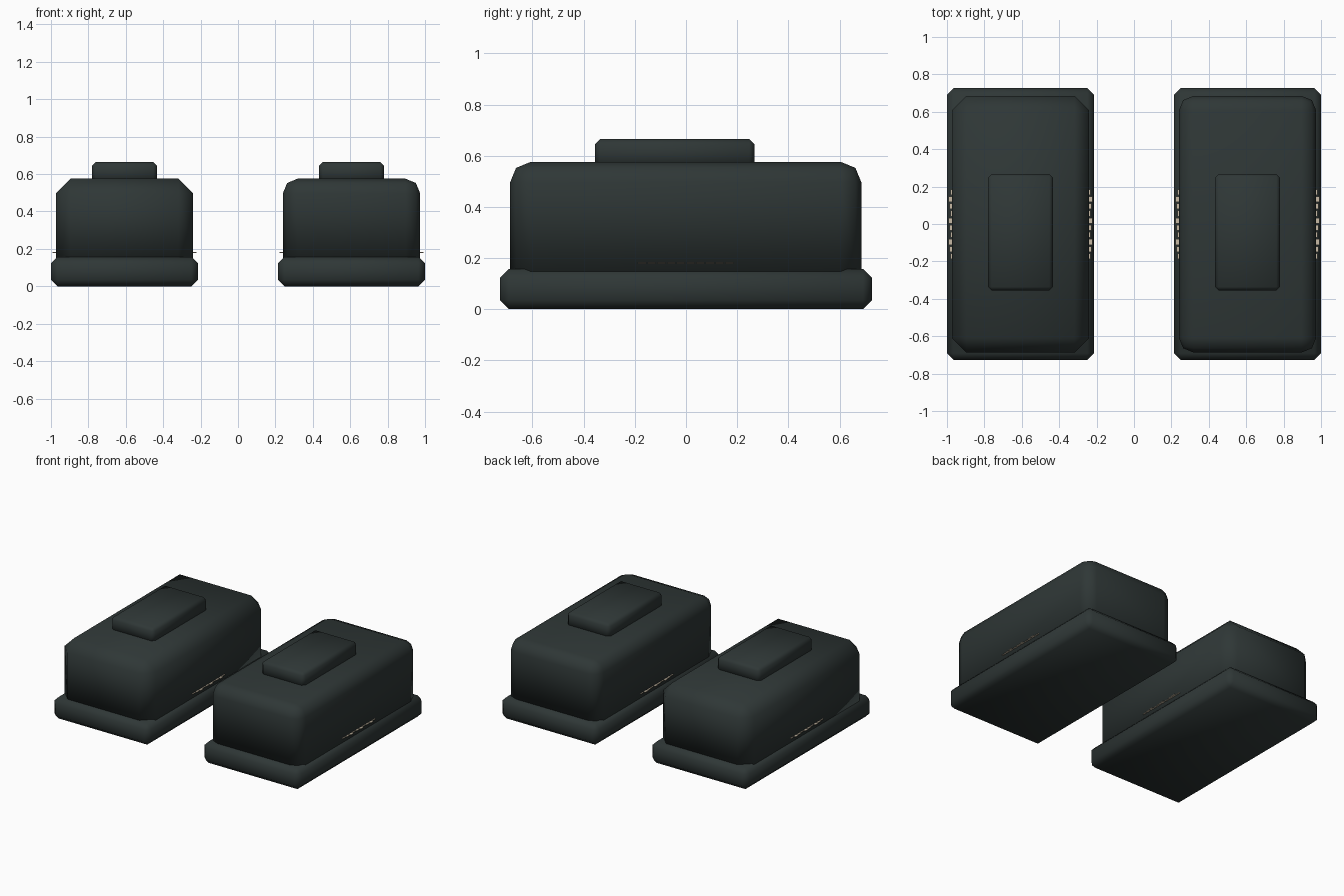
import bpy, bmesh
from mathutils import Vector

if "Cube" in bpy.data.objects:
    bpy.data.objects.remove(bpy.data.objects["Cube"], do_unlink=True)


def material(name, rgb):
    m = bpy.data.materials.new(name)
    m.use_nodes = True
    m.diffuse_color = (*rgb, 1)
    m.node_tree.nodes["Principled BSDF"].inputs["Base Color"].default_value = (*rgb, 1)
    return m


dark = material("dark slate", (0.028, 0.038, 0.037))
cream = material("cream", (0.58, 0.50, 0.38))


def box(name, lo, hi, mat, bevel=0, segments=1, keep_bottom=False):
    """Box between two corners, bevelled, with the bottom rim left sharp if asked."""
    lo, hi = Vector(lo), Vector(hi)
    bm = bmesh.new()
    bmesh.ops.create_cube(bm, size=1)
    for v in bm.verts:
        v.co = [(lo[i] + hi[i]) / 2 + v.co[i] * (hi[i] - lo[i]) for i in range(3)]
    if bevel:
        edges = [e for e in bm.edges
                 if not (keep_bottom and all(v.co.z < lo.z + 0.001 for v in e.verts))]
        bmesh.ops.bevel(bm, geom=edges, offset=bevel, segments=segments,
                        profile=0.5, affect='EDGES')
        for f in bm.faces:
            f.smooth = True
    mesh = bpy.data.meshes.new(name)
    bm.to_mesh(mesh)
    bm.free()
    mesh.materials.append(mat)
    obj = bpy.data.objects.new(name, mesh)
    bpy.context.collection.objects.link(obj)
    return obj


# The two units stand side by side; the left one has a rounder body
for side, cx, rounding in (("right", -0.607, 1), ("left", 0.607, 2)):
    # Base slab
    box(side + "_base", (cx - 0.393, -0.727, 0), (cx + 0.393, 0.727, 0.157), dark, 0.035)
    # Main body
    box(side + "_body", (cx - 0.367, -0.687, 0.14), (cx + 0.367, 0.685, 0.575),
        dark, 0.078, rounding, True)
    # Raised top block
    box(side + "_top_block", (cx - 0.174, -0.356, 0.55), (cx + 0.174, 0.267, 0.665),
        dark, 0.02, 1, True)
    # Thin broken trim peeking out of both long sides
    for edge in (-1, 1):
        for i in range(10):
            y = -0.187 + i * 0.038
            reach = 0.374 + 0.005 * (i % 3)
            xs = sorted((cx + edge * 0.36, cx + edge * reach))
            box(side + "_trim", (xs[0], y, 0.178), (xs[1], y + 0.03, 0.183), cream)
